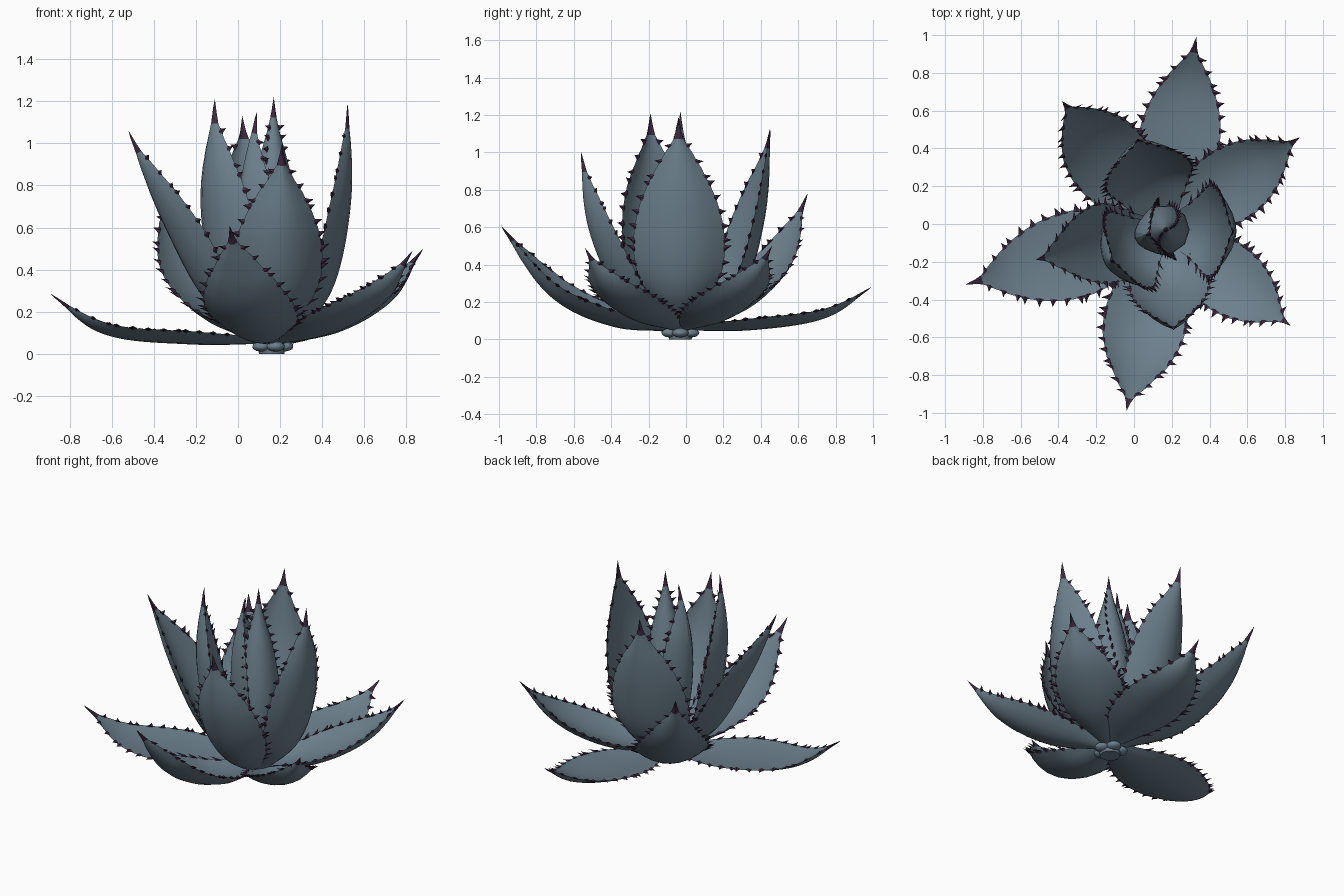
import bpy, bmesh, random
from math import sin, cos, pi, atan2, hypot, radians
from mathutils import Vector

random.seed(4)
cube = bpy.data.objects.get("Cube")
if cube:
    bpy.data.objects.remove(cube, do_unlink=True)


def material(name, rgb):
    m = bpy.data.materials.new(name)
    m.use_nodes = True
    m.diffuse_color = (*rgb, 1)
    bsdf = next(n for n in m.node_tree.nodes if n.type == 'BSDF_PRINCIPLED')
    bsdf.inputs["Base Color"].default_value = (*rgb, 1)
    bsdf.inputs["Roughness"].default_value = 0.7
    return m


LEAF = material("blue_grey_leaf", (0.15, 0.215, 0.265))
SPINE = material("dark_purple_spine", (0.045, 0.022, 0.05))
CENTRE = Vector((0.16, -0.03, 0))
UP = Vector((0, 0, 1))


def spline(pts, t):
    """Smooth curve through evenly spaced control points, t in 0..1."""
    n = len(pts) - 1
    i = min(int(t * n), n - 1)
    f = t * n - i
    b, c = pts[i], pts[i + 1]
    a = pts[i - 1] if i else b * 2 - c
    d = pts[i + 2] if i + 2 <= n else c * 2 - b
    return 0.5 * (b * 2 + (c - a) * f + (a * 2 - b * 5 + c * 4 - d) * f ** 2
                  + (b * 3 - a - c * 3 + d) * f ** 3)


def resample(pts, count):
    """Points at equal arc lengths along the spline."""
    fine = [spline(pts, i / 120) for i in range(121)]
    total = sum((q - p).length for p, q in zip(fine, fine[1:]))
    out, run, k = [fine[0]], 0, 1
    for p, q in zip(fine, fine[1:]):
        run += (q - p).length
        while k < count and run >= total * k / count - 1e-6:
            out.append(q)
            k += 1
    return out[:count] + [fine[-1]]


def tooth(bm, at, out, along, normal, size):
    """Small thorn with a long flared foot on a leaf margin."""
    lean = (out + along * random.uniform(0, 0.5)) * size
    rings = []
    for rise, wide in ((-0.25, 1), (0.3, 0.42)):
        rings.append([bm.verts.new(at + lean * rise + v * size * wide) for v in
                      (along * 0.6, normal * 0.28, along * -0.6, normal * -0.28)])
    apex = bm.verts.new(at + lean)
    faces = [bm.faces.new(rings[0][::-1])]
    for i in range(4):
        k = (i + 1) % 4
        faces.append(bm.faces.new((rings[0][i], rings[0][k], rings[1][k], rings[1][i])))
        faces.append(bm.faces.new((rings[1][i], rings[1][k], apex)))
    for f in faces:
        f.material_index = 1


def finish(bm, name, angle=24):
    bmesh.ops.remove_doubles(bm, verts=bm.verts, dist=0.0004)
    bmesh.ops.recalc_face_normals(bm, faces=bm.faces)
    mesh = bpy.data.meshes.new(name)
    bm.to_mesh(mesh)
    bm.free()
    mesh.materials.append(LEAF)
    mesh.materials.append(SPINE)
    ob = bpy.data.objects.new(name, mesh)
    bpy.context.collection.objects.link(ob)
    bpy.ops.object.select_all(action='DESELECT')
    ob.select_set(True)
    bpy.context.view_layer.objects.active = ob
    bpy.ops.object.shade_smooth_by_angle(angle=radians(angle))


# Half width from root to tip, relative to the widest place
OUTLINE = [0.3, 0.54, 0.78, 0.94, 1, 0.97, 0.86, 0.67, 0.4, 0.11, 0]
STEPS, ACROSS = 30, 8


def leaf(name, tip, height, mids, half, cup, thick=0.045, teeth=13):
    """Cupped leaf to a tip (x, y); mids are (radius, z) points on its midrib."""
    dx, dy = tip[0] - CENTRE.x, tip[1] - CENTRE.y
    ang = atan2(dy, dx)
    radial, side = Vector((cos(ang), sin(ang), 0)), Vector((-sin(ang), cos(ang), 0))
    rz = [(0.05, 0.07), *mids, (hypot(dx, dy), height)]
    path = resample([CENTRE + radial * r + UP * z for r, z in rz], STEPS)
    us = [2 * i / ACROSS - 1 for i in range(ACROSS + 1)]
    bm = bmesh.new()

    def frame(i):
        along = (path[min(i + 1, STEPS)] - path[max(i - 1, 0)]).normalized()
        return along, along.cross(side)

    def point(i, u, lower=False):
        w = max(spline(OUTLINE, i / STEPS), 0)
        depth = cup * w * u * u - lower * thick * w ** 0.5 * (1 - u * u)
        return path[i] + side * half * w * u + frame(i)[1] * depth

    rings = [[bm.verts.new(point(i, u)) for u in us]
             + [bm.verts.new(point(i, u, True)) for u in us[-2:0:-1]]
             for i in range(STEPS + 1)]
    n = len(rings[0])
    bm.faces.new(rings[0])
    for i in range(STEPS):
        for j in range(n):
            k = (j + 1) % n
            f = bm.faces.new((rings[i][j], rings[i][k], rings[i + 1][k], rings[i + 1][j]))
            f.material_index = int(i >= STEPS * 0.9)     # hard terminal spine
    bmesh.ops.remove_doubles(bm, verts=bm.verts, dist=0.0004)
    # Teeth along both margins
    for s in (-1, 1):
        for k in range(teeth):
            i = round(STEPS * (0.14 + 0.73 * k / (teeth - 1)))
            along, normal = frame(i)
            rim = (point(i + 1, s) - point(i - 1, s)).normalized()
            out = (side * s + normal * cup / half * 0.8).normalized()
            tooth(bm, point(i, s), out, rim, rim.cross(out), random.uniform(0.031, 0.04))
    finish(bm, name)


# Low spreading leaves
leaf("outer_leaf_back", (0.33, 0.99), 0.28, [(0.4, 0.09), (0.78, 0.145)], 0.215, 0.02, 0.04)
leaf("outer_leaf_back_left", (0.88, 0.46), 0.5, [(0.36, 0.14), (0.65, 0.28)], 0.2, 0.05, 0.04)
leaf("outer_leaf_front_left", (0.83, -0.54), 0.49, [(0.35, 0.14), (0.64, 0.28)], 0.19, 0.04, 0.04)
leaf("outer_leaf_front", (-0.04, -0.99), 0.61, [(0.36, 0.11), (0.68, 0.26)], 0.22, 0.06)
leaf("outer_leaf_right", (-0.89, -0.32), 0.285, [(0.42, 0.085), (0.82, 0.125)], 0.23, 0.02, 0.04)
leaf("outer_leaf_back_right", (-0.38, 0.65), 0.78, [(0.39, 0.19), (0.68, 0.43)], 0.22, 0.045, 0.04)

# Upright leaves of the inner rosette
leaf("inner_leaf_right", (-0.52, -0.19), 1.06, [(0.28, 0.27), (0.48, 0.62)], 0.215, 0.08)
leaf("inner_leaf_front", (0.21, -0.56), 1.0, [(0.29, 0.26), (0.45, 0.59)], 0.215, 0.085)
leaf("inner_leaf_left", (0.52, -0.04), 1.19, [(0.25, 0.3), (0.345, 0.72)], 0.245, 0.07, 0.035)
leaf("inner_leaf_back", (0.02, 0.45), 1.13, [(0.3, 0.28), (0.425, 0.65)], 0.24, 0.085, 0.04)
leaf("core_leaf_front_right", (-0.11, -0.19), 1.21, [(0.24, 0.33), (0.325, 0.75)], 0.235, 0.085, 0.04)
leaf("core_leaf_rolled", (0.09, -0.05), 1.15, [(0.12, 0.42), (0.13, 0.78)], 0.15, 0.13, 0.03)

# Furled bud in the middle
bm = bmesh.new()
profile = [Vector(p) for p in ((0.05, 0.05), (0.115, 0.3), (0.13, 0.55),
                               (0.09, 0.83), (0.024, 1.08), (0.0, 1.22))]
BUD_ROWS, SIDES = 20, 10


def bud_point(t, a):
    r, z = spline(profile, t)
    return CENTRE + Vector((max(r, 0) * cos(a) + 0.01 * t, max(r, 0) * sin(a), z))


rows = [[bm.verts.new(bud_point(i / BUD_ROWS, 2 * pi * j / SIDES)) for j in range(SIDES)]
        for i in range(BUD_ROWS + 1)]
for i in range(BUD_ROWS):
    for j in range(SIDES):
        k = (j + 1) % SIDES
        f = bm.faces.new((rows[i][j], rows[i][k], rows[i + 1][k], rows[i + 1][j]))
        f.material_index = int(i >= BUD_ROWS * 0.85)
bmesh.ops.remove_doubles(bm, verts=bm.verts, dist=0.0004)
# Toothed margins winding round the bud
for start in (-0.4 * pi, 0.45 * pi):
    for k in range(12):
        t, a = 0.32 + 0.043 * k, start - 0.1 * k
        out = Vector((cos(a), sin(a), 0))
        along = (bud_point(t + 0.03, a - 0.07) - bud_point(t, a)).normalized()
        tooth(bm, bud_point(t, a), out, along, along.cross(out), 0.034)
finish(bm, "centre_bud", 40)

# Short stem with stubs of old leaves
bm = bmesh.new()
bmesh.ops.create_cone(bm, cap_ends=True, segments=12, radius1=0.06, radius2=0.08, depth=0.1)
for v in bm.verts:
    v.co += CENTRE + UP * 0.05
for k in range(5):
    a = 2 * pi * k / 5
    stub = bmesh.ops.create_icosphere(bm, subdivisions=2, radius=1)["verts"]
    for v in stub:
        x, y, z = v.co.x * 0.045 + 0.06, v.co.y * 0.045, v.co.z * 0.025 + 0.035
        v.co = CENTRE + Vector((x * cos(a) - y * sin(a), x * sin(a) + y * cos(a), z))
finish(bm, "stem_base", 35)
